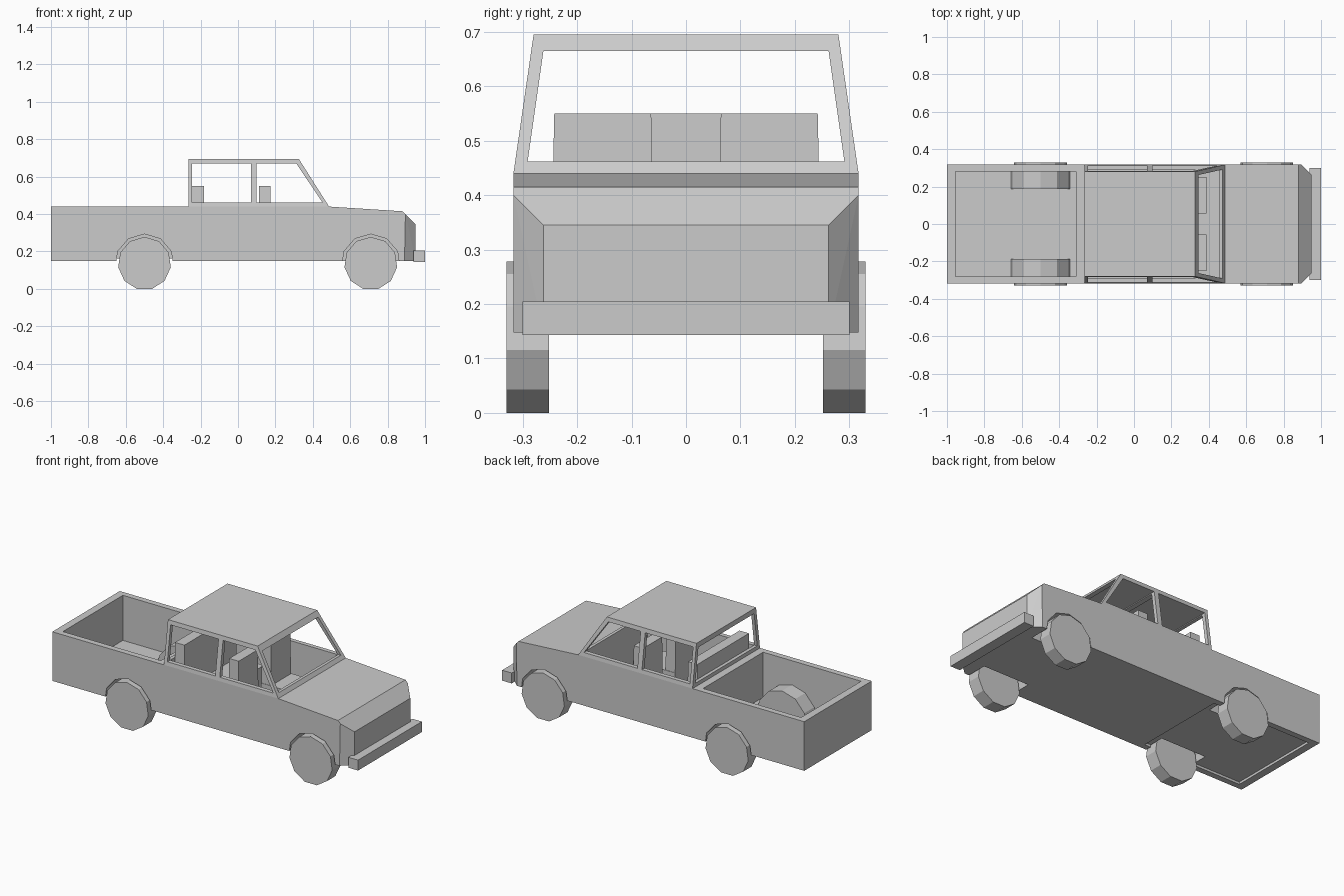
import bpy, bmesh
from math import sin, cos, pi

if "Cube" in bpy.data.objects:
    bpy.data.objects.remove(bpy.data.objects["Cube"])


def hull(name, pts):
    """Convex solid through the given points."""
    bm = bmesh.new()
    for p in pts:
        bm.verts.new(p)
    bmesh.ops.convex_hull(bm, input=bm.verts[:])
    bmesh.ops.dissolve_limit(bm, angle_limit=0.01, verts=bm.verts[:], edges=bm.edges[:])
    bmesh.ops.recalc_face_normals(bm, faces=bm.faces[:])
    me = bpy.data.meshes.new(name)
    bm.to_mesh(me)
    bm.free()
    ob = bpy.data.objects.new(name, me)
    bpy.context.collection.objects.link(ob)
    return ob


def box(name, x, y, z):
    return hull(name, [(a, b, c) for a in x for b in y for c in z])


def prism_y(name, profile, y0, y1):
    return hull(name, [(x, y, z) for x, z in profile for y in (y0, y1)])


def boolean(ob, tool, op='DIFFERENCE', keep=False):
    m = ob.modifiers.new("cut", 'BOOLEAN')
    m.operation, m.solver, m.object = op, 'EXACT', tool
    bpy.context.view_layer.objects.active = ob
    bpy.ops.object.modifier_apply(modifier=m.name)
    if not keep:
        bpy.data.objects.remove(tool, do_unlink=True)


def ring(cx, r, zmin=-1):
    """Eleven-sided wheel outline with a point at the top."""
    return [(cx + r * sin(2 * pi * i / 11), max(zmin, 0.136 + r * cos(2 * pi * i / 11)))
            for i in range(11)]


AXLES = (-0.5, 0.71)
W = 0.317
BOT = 0.148

# Body shell with a chamfered nose
side = [(-1, BOT), (-1, 0.44), (0.487, 0.44), (0.88, 0.415), (0.895, 0.40), (0.89, BOT)]
body = hull("body", [(x, s * W, z) for x, z in side for s in (-1, 1)] +
            [(0.95, s * 0.262, z) for z in (BOT, 0.345) for s in (-1, 1)])

# Cargo bed and the shallow recess beneath its floor
boolean(body, box("bed_cutter", (-0.955, -0.31), (-0.282, 0.282), (0.172, 0.6)))
boolean(body, box("under_cutter", (-0.955, -0.31), (-0.282, 0.282), (0.0, 0.162)))

# Cabin frame: tapered block opened lengthwise and sideways
cabin = hull("cabin_frame",
             [(x, s * W, 0.44) for x in (-0.265, 0.487) for s in (-1, 1)] +
             [(x, s * 0.28, 0.695) for x in (-0.265, 0.325) for s in (-1, 1)])
boolean(cabin, hull("through_cutter", [(x, s * y, z) for x in (-0.5, 0.7)
                                       for y, z in ((0.291, 0.462), (0.262, 0.665))
                                       for s in (-1, 1)]))
boolean(cabin, prism_y("rear_window_cutter",
                       [(-0.245, 0.462), (0.07, 0.462), (0.07, 0.67), (-0.245, 0.67)], -0.5, 0.5))
boolean(cabin, prism_y("front_window_cutter",
                       [(0.10, 0.462), (0.452, 0.462), (0.312, 0.67), (0.10, 0.67)], -0.5, 0.5))

# Hollow cabin interior
room = box("room_cutter", (-0.245, 0.455), (-0.288, 0.288), (0.17, 0.48))
boolean(body, room, keep=True)
# only the sill ring of the frame is cut, the pillars stand outside this box
boolean(cabin, room)

# Wheel housings, arches and wheels
for s, label in ((-1, "right"), (1, "left")):
    boolean(body, prism_y("housing", ring(AXLES[0], 0.161, 0.165), s * 0.188, s * 0.30), 'UNION')
    for cx, end in zip(AXLES, ("rear", "front")):
        boolean(body, prism_y("arch_cutter", ring(cx, 0.157), s * 0.194, s * 0.5))
        prism_y(f"{end}_{label}_wheel", ring(cx, 0.142), s * 0.252, s * 0.33)

# Front bumper
box("front_bumper", (0.937, 1.0), (-0.30, 0.30), (0.143, 0.205))


# Seats: slightly tapered backrest plus cushion
def seat(name, x, y0, y1, depth):
    hull(name + "_back", [(a, b, 0.17) for a in (x, x + 0.065) for b in (y0 - 0.008, y1 + 0.008)] +
         [(a, b, 0.55) for a in (x, x + 0.062) for b in (y0, y1)])
    box(name + "_cushion", (x, x + depth), (y0 - 0.008, y1 + 0.008), (0.17, 0.29))


seat("rear_bench", -0.245, -0.242, 0.242, 0.24)
seat("front_right_seat", 0.112, -0.242, -0.064, 0.275)
seat("front_left_seat", 0.112, 0.064, 0.242, 0.275)
